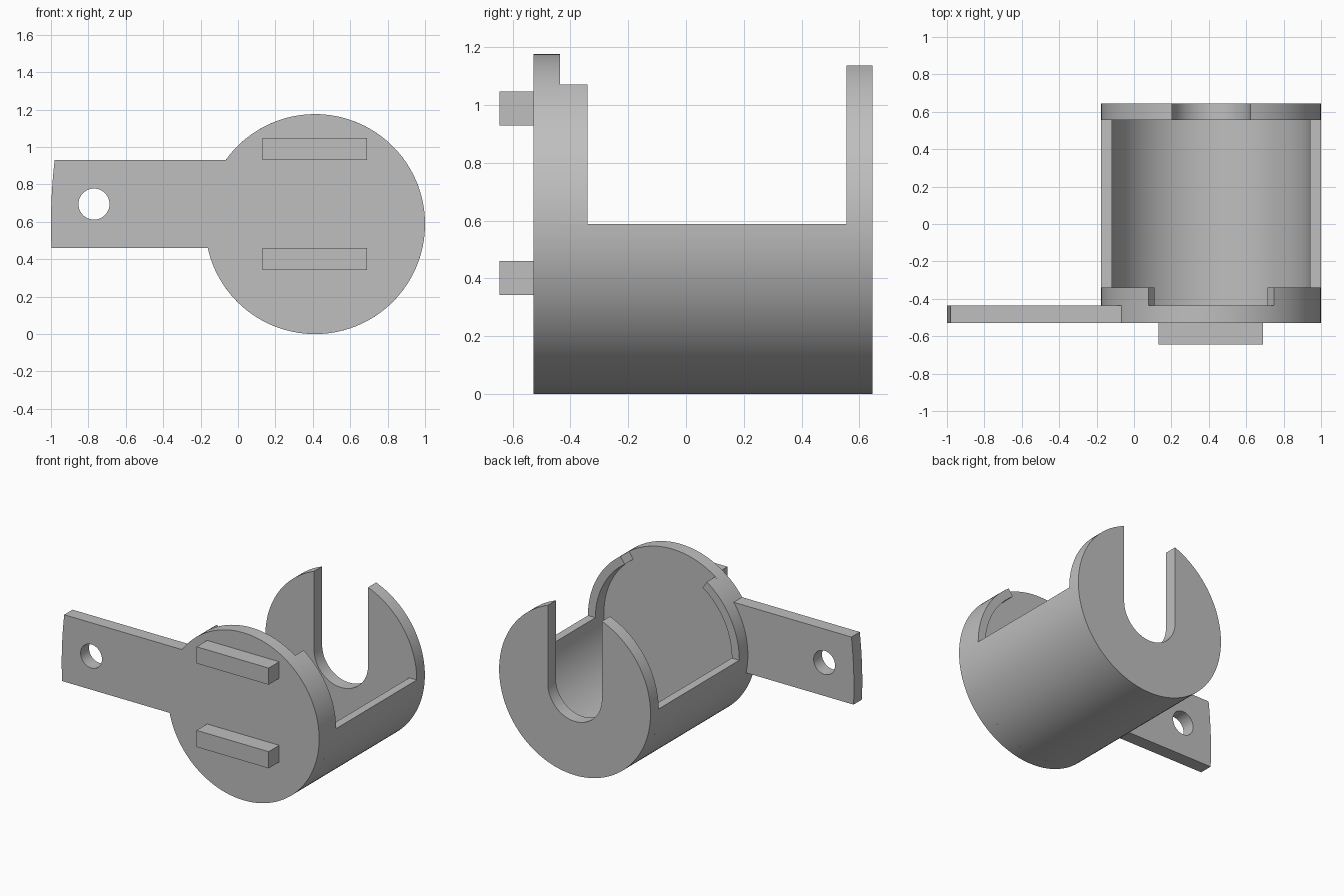
import bpy, bmesh
from math import sin, cos, asin, acos, pi, radians

CX, CZ = 0.412, 0.588          # axis of the cup, running along y
R, R_IN = 0.588, 0.53          # outer and inner radius
FRONT, FLOOR, RIM, BACK_IN, BACK = -0.528, -0.435, -0.34, 0.555, 0.645
SLOT = 0.21                    # half width of the slot
ARM_LOW, ARM_TOP = 0.46, 0.93

cube = bpy.data.objects.get("Cube")
if cube:
    bpy.data.objects.remove(cube, do_unlink=True)

grey = bpy.data.materials.new("plain grey")
grey.use_nodes = True
grey.diffuse_color = (0.52, 0.52, 0.52, 1)
grey.node_tree.nodes["Principled BSDF"].inputs["Base Color"].default_value = grey.diffuse_color


def arc(r, a0, a1, cx=CX, cz=CZ):
    """Points of a circular arc in the xz plane."""
    n = max(2, round(abs(a1 - a0) / radians(3)))
    return [(cx + r * cos(a0 + (a1 - a0) * i / n),
             cz + r * sin(a0 + (a1 - a0) * i / n)) for i in range(n + 1)]


def prism(name, outline, y0, y1):
    """Extrude an xz outline from y0 to y1."""
    bm = bmesh.new()
    face = bm.faces.new([bm.verts.new((x, y0, z)) for x, z in outline])
    out = bmesh.ops.extrude_face_region(bm, geom=[face])["geom"]
    bmesh.ops.translate(bm, vec=(0, y1 - y0, 0),
                        verts=[v for v in out if isinstance(v, bmesh.types.BMVert)])
    bmesh.ops.recalc_face_normals(bm, faces=bm.faces)
    mesh = bpy.data.meshes.new(name)
    bm.to_mesh(mesh)
    bm.free()
    mesh.materials.append(grey)
    obj = bpy.data.objects.new(name, mesh)
    bpy.context.collection.objects.link(obj)
    return obj


def activate(obj):
    bpy.ops.object.select_all(action='DESELECT')
    obj.select_set(True)
    bpy.context.view_layer.objects.active = obj


def ring(name, a0, a1, y0, y1):
    return prism(name, arc(R, a0, a1) + arc(R_IN, a1, a0), y0, y1)


# Front disc with its side arm, whose end is slightly curved
top_angle = pi - asin((ARM_TOP - CZ) / R)
low_angle = -pi + asin((CZ - ARM_LOW) / R)
end_r = 3.0
arm_end = [(-1 + end_r - (end_r ** 2 - (z - CZ) ** 2) ** 0.5, z)
           for z in (ARM_TOP - (ARM_TOP - ARM_LOW) * i / 8 for i in range(9))]
plate = prism("front_plate_with_arm", arc(R, low_angle, top_angle) + arm_end, FRONT, FLOOR)

# Round hole through the arm
cutter = prism("hole_cutter", arc(0.083, 0, 2 * pi, -0.77, 0.695)[:-1], FRONT - 0.1, FLOOR + 0.1)
cutter.hide_render = True
cut = plate.modifiers.new("arm_hole", 'BOOLEAN')
cut.operation, cut.solver, cut.object = 'DIFFERENCE', 'EXACT', cutter
activate(plate)
bpy.ops.object.modifier_apply(modifier=cut.name)
bpy.data.objects.remove(cutter, do_unlink=True)

# Back plate with a round-bottomed slot open at the top
edge = acos(SLOT / R)
back = prism("slotted_back_plate",
             arc(R, edge, -pi - edge) + arc(SLOT, pi, 2 * pi), BACK_IN, BACK)

# Lower half shell and the two raised lips behind the front plate
lip = radians(55.2)
shell = ring("half_shell", pi, 2 * pi, FLOOR, BACK_IN)
left_lip = ring("left_lip", 0, lip, FLOOR, RIM)
right_lip = ring("right_lip", pi - lip, pi, FLOOR, RIM)

# Two flat bars on the front
for name, z0 in (("upper_bar", 0.93), ("lower_bar", 0.343)):
    prism(name, [(0.13, z0), (0.69, z0), (0.69, z0 + 0.117), (0.13, z0 + 0.117)], -0.645, FRONT)

# Smooth the round walls and keep the edges crisp
for obj in (plate, back, shell, left_lip, right_lip):
    activate(obj)
    bpy.ops.object.shade_smooth_by_angle(angle=radians(30))
